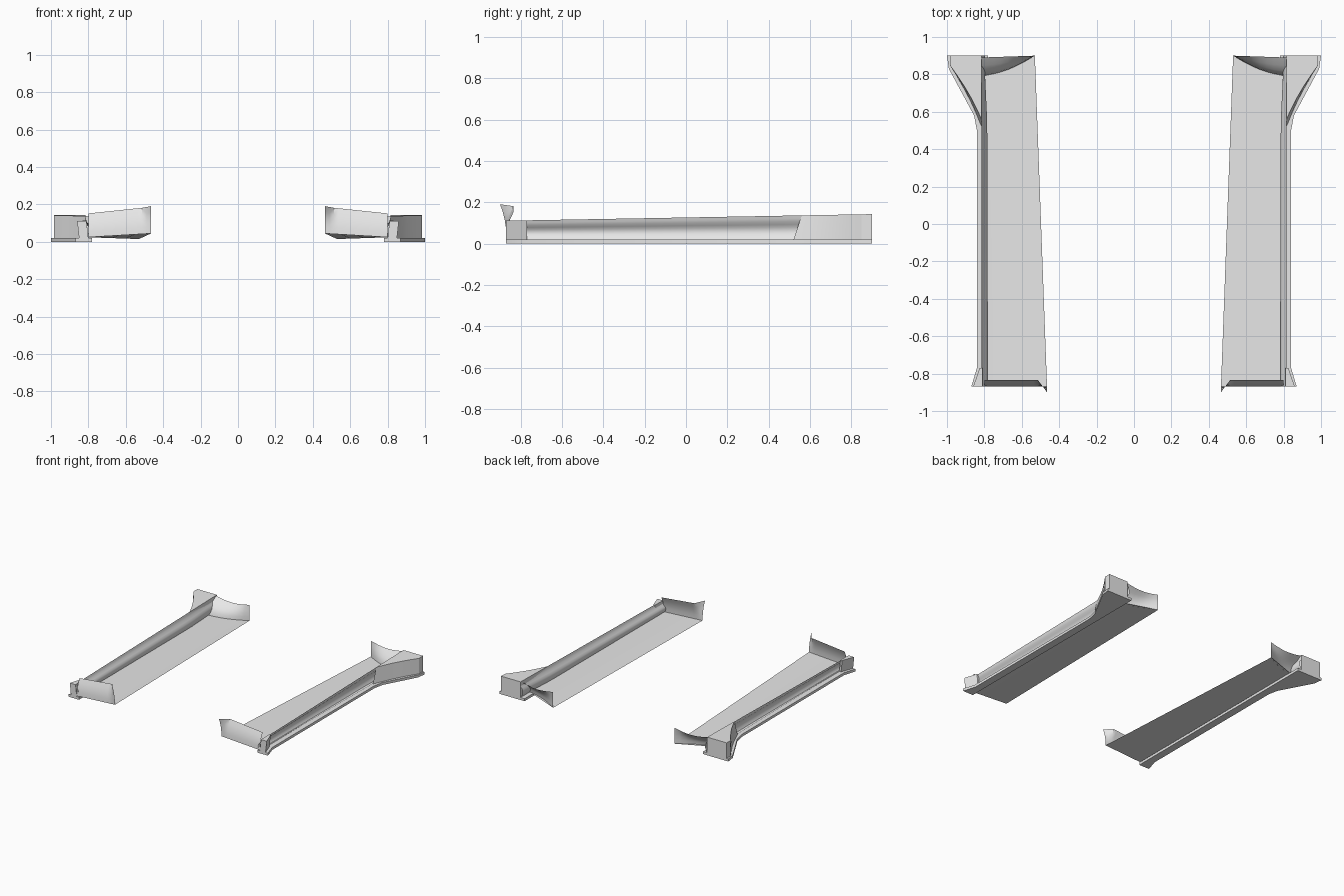
import bpy
import math
from mathutils import Vector

cube = bpy.data.objects.get("Cube")
if cube:
    bpy.data.objects.remove(cube, do_unlink=True)

grey = bpy.data.materials.new("light_grey")
grey.use_nodes = True
grey.diffuse_color = (0.8, 0.8, 0.8, 1)
shader = grey.node_tree.nodes["Principled BSDF"]
shader.inputs["Base Color"].default_value = grey.diffuse_color

# Shared dimensions of one side piece
FRONT, BACK = -0.87, 0.9
LIP_TOP = 0.02
WALL = 0.8


def finish(name, verts, faces):
    """Make a part with sharp edges kept, mirrored to the other side."""
    mesh = bpy.data.meshes.new(name)
    mesh.from_pydata(verts, [], faces)
    mesh.materials.append(grey)
    part = bpy.data.objects.new(name, mesh)
    bpy.context.collection.objects.link(part)
    bpy.ops.object.select_all(action="DESELECT")
    part.select_set(True)
    bpy.context.view_layer.objects.active = part
    bpy.ops.object.shade_smooth_by_angle(angle=math.radians(30))
    mirror = part.modifiers.new("both_sides", "MIRROR")
    mirror.use_mirror_merge = False


def sheet(name, surface, columns, rows):
    """Skin a thin sheet over surface(u, v), with u and v from zero to one."""
    verts = [surface(i / columns, j / rows)
             for j in range(rows + 1) for i in range(columns + 1)]
    wide = columns + 1
    faces = []
    for j in range(rows):
        for i in range(columns):
            a = j * wide + i
            faces.append((a, a + 1, a + wide + 1, a + wide))
    finish(name, verts, faces)


def prism(name, bottom, top):
    """Close a solid between two matching outlines."""
    count = len(bottom)
    faces = [tuple(reversed(range(count))), tuple(range(count, count * 2))]
    for i in range(count):
        j = (i + 1) % count
        faces.append((i, j, count + j, count + i))
    finish(name, bottom + top, faces)


def lift(outline, height):
    """Raise a flat outline to the height given by a rule of y."""
    return [Vector((x, y, height(y))) for x, y in outline]


def ease(amount):
    """Smooth step, clamped to zero and one."""
    amount = min(max(amount, 0), 1)
    return amount * amount * (3 - 2 * amount)


def wall_top(y):
    return 0.127 + 0.018 * y


# Floor sheet, tapering towards the back
front_inner = Vector((0.465, FRONT, 0.045))
front_outer = Vector((WALL, FRONT, 0.025))
back_inner = Vector((0.53, BACK, 0.015))
back_outer = Vector((WALL + 0.02, 0.79, 0.025))


def floor_surface(u, v):
    return front_inner.lerp(front_outer, u).lerp(back_inner.lerp(back_outer, u), v)


sheet("floor_panel", floor_surface, 4, 1)

# Flat lower lip, flared around the wheel at each end
INNER, OUTER = WALL - 0.02, WALL + 0.04
lip = [(INNER, FRONT), (OUTER + 0.03, FRONT), (OUTER, -0.77), (OUTER, 0.5),
       (OUTER + 0.015, 0.58), (0.99, 0.83), (1, BACK), (INNER, BACK)]
prism("lower_lip", lift(lip, lambda y: 0), lift(lip, lambda y: LIP_TOP))


# Hollow sill wall: waisted section that leans outward at the top
def wall_surface(u, v):
    y = FRONT + (BACK - FRONT) * u
    drift = 0.015 * ease((y - 0.5) * 3)
    waist = -0.018 * math.sin(math.pi * min(v * 1.3, 1))
    x = WALL + waist + drift * (1 - v / 2) + 0.016 * v * v
    return Vector((x, y, LIP_TOP + (wall_top(y) - LIP_TOP) * v))


sheet("sill_wall", wall_surface, 16, 8)

# Small wheel arch flare at the front, leaning outward
front_foot = [(WALL, FRONT), (WALL + 0.05, FRONT), (WALL + 0.015, -0.77), (WALL, -0.77)]
front_cap = [(x + 0.01, y) for x, y in front_foot]
prism("front_flare", lift(front_foot, lambda y: LIP_TOP), lift(front_cap, wall_top))


# Large wheel arch flare at the back, its throat sloping back as it rises
def rear_outline(start):
    throat = WALL + 0.015
    rim = 0.985
    end = 0.85
    outline = [(throat, start)]
    for step in (0.2, 0.4, 0.6, 0.8, 1):
        bow = 0.012 * math.sin(math.pi * step)
        outline.append((throat + (rim - throat) * step - bow,
                        start + (end - start) * step))
    return outline + [(rim, BACK), (throat, BACK)]


prism("rear_flare", lift(rear_outline(0.52), lambda y: LIP_TOP),
      lift(rear_outline(0.56), wall_top))


# Upright front flap, leaning back with its inner corner curled forward
def front_flap_surface(u, v):
    point = front_inner.lerp(front_outer, u)
    curl = 1 - ease(u * 7)
    point.y += v * v * (0.035 - 0.065 * curl)
    point.z += v * (0.187 - 0.035 * u - point.z + 0.004 * curl)
    return point


sheet("front_flap", front_flap_surface, 14, 4)


# Upright rear flap, rising back from a slanted foot to a hollow top edge
def rear_flap_surface(u, v):
    point = back_inner.lerp(back_outer, u)
    point.y -= 0.02 * math.sin(math.pi * u)
    rim = 0.14 - 0.02 * math.sin(math.pi * u)
    point.y += (BACK - 0.01 * u - point.y) * v * v
    point.z += (rim - point.z) * v
    return point


sheet("rear_flap", rear_flap_surface, 8, 4)
